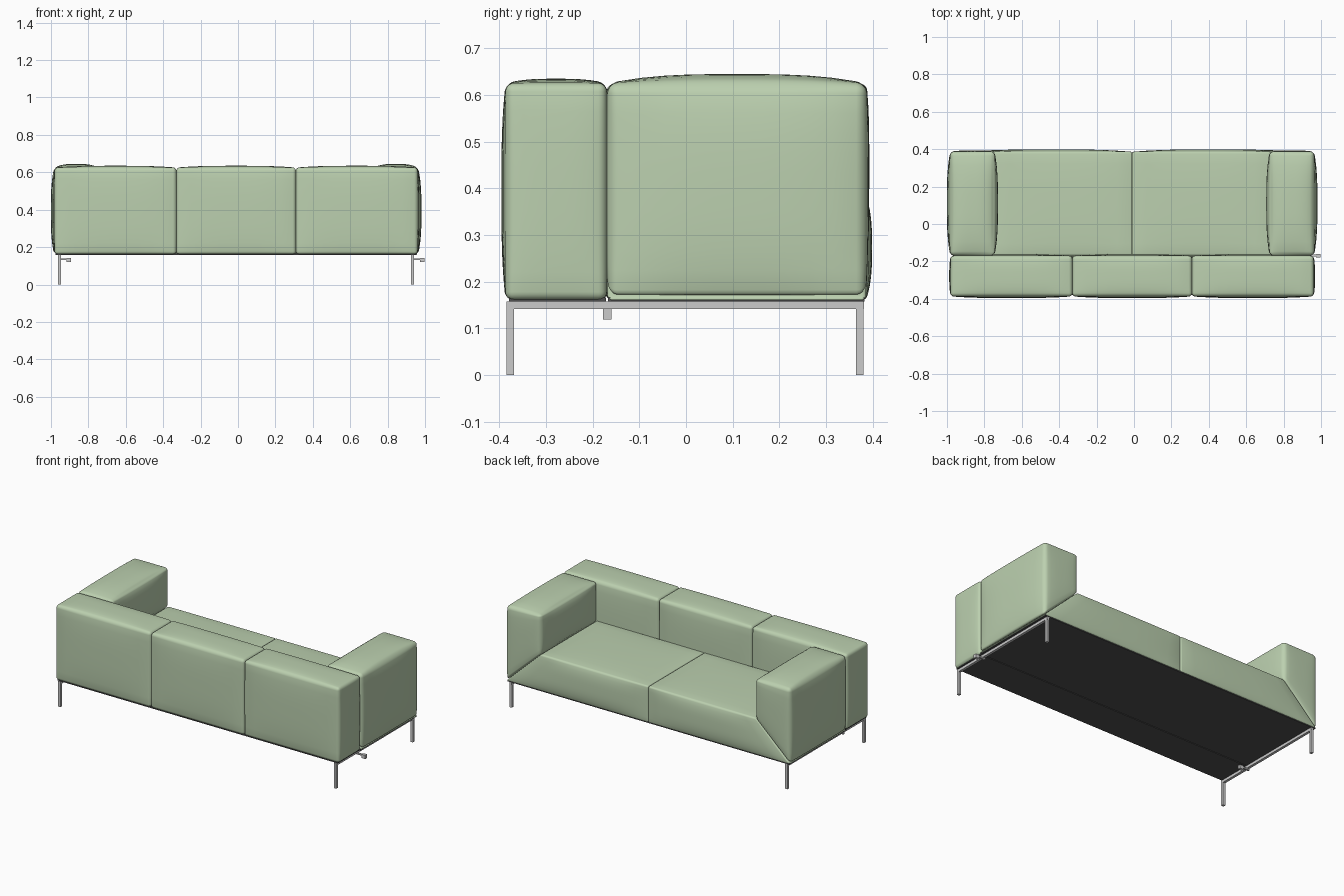
import bpy, bmesh, math
from mathutils import Vector

if "Cube" in bpy.data.objects:
    bpy.data.objects.remove(bpy.data.objects["Cube"])

CX = -0.01  # sofa body centre; one knob sticks out on the right


def material(name, rgb):
    m = bpy.data.materials.new(name)
    m.diffuse_color = (*rgb, 1)
    m.use_nodes = True
    m.node_tree.nodes["Principled BSDF"].inputs["Base Color"].default_value = m.diffuse_color
    return m


fabric = material("green_fabric", (0.5, 0.63, 0.43))
dark = material("dark_lining", (0.08, 0.08, 0.08))


def finish(name, bm, mat=None, smooth=False):
    bmesh.ops.recalc_face_normals(bm, faces=bm.faces)
    me = bpy.data.meshes.new(name)
    bm.to_mesh(me)
    bm.free()
    ob = bpy.data.objects.new(name, me)
    bpy.context.collection.objects.link(ob)
    if mat:
        me.materials.append(mat)
    if smooth:
        bpy.ops.object.select_all(action='DESELECT')
        ob.select_set(True)
        bpy.context.view_layer.objects.active = ob
        bpy.ops.object.shade_smooth_by_angle(angle=math.radians(40))
    return ob


def add_box(bm, lo, hi):
    v = bmesh.ops.create_cube(bm, size=1)["verts"]
    for p in v:
        p.co = Vector([lo[i] + (p.co[i] + 0.5) * (hi[i] - lo[i]) for i in range(3)])


def pillow(name, lo, hi, r, bulge, warp=None):
    """Rounded box whose faces swell outwards; warp reshapes the plain box."""
    bm = bmesh.new()
    bmesh.ops.create_cube(bm, size=2)
    bmesh.ops.subdivide_edges(bm, edges=bm.edges[:], cuts=15, use_grid_fill=True)
    c = Vector([(a + b) / 2 for a, b in zip(lo, hi)])
    h = [(b - a) / 2 for a, b in zip(lo, hi)]
    for v in bm.verts:
        # cluster three rows of vertices inside the rounded rim
        q = Vector()
        for i in range(3):
            k = round((v.co[i] + 1) * 8)
            inner = h[i] - r
            if k <= 3:
                q[i] = -h[i] + r * k / 3
            elif k >= 13:
                q[i] = h[i] - r * (16 - k) / 3
            else:
                q[i] = inner * (k - 8) / 5
        core = Vector([max(-h[i] + r, min(h[i] - r, q[i])) for i in range(3)])
        d = q - core
        p = core + d.normalized() * r if d.length > 1e-7 else q
        u = [max(-1, min(1, p[i] / h[i])) for i in range(3)]
        for i in range(3):
            j, k = (i + 1) % 3, (i + 2) % 3
            if i == 2 and u[2] < 0:
                continue
            p[i] += bulge[i] * u[i] ** 9 * (1 - abs(u[j]) ** 3) * (1 - abs(u[k]) ** 3)
        p += c
        v.co = warp(p) if warp else p
        v.co.x += CX
    return finish(name, bm, fabric, True)


Z0, SEAT, INNER, OUTER = 0.16, 0.385, 0.735, 0.973

# Backrest: three cushions in a row
W = 0.64
for i in range(3):
    x = -0.96 + W * i
    pillow(f"back_cushion_{i + 1}", (x - (0.01 if i == 0 else 0), -0.387, Z0),
           (x + W + (0.01 if i == 2 else 0), -0.17, 0.625),
           0.018, (0.008 if i != 1 else 0, 0.009, 0.01))


# Arms: underside slopes up to the inner side, meeting the seat in a mitre
def arm_warp(p):
    t = (OUTER - abs(p.x)) / (OUTER - INNER)
    low = Z0 + (SEAT - Z0) * max(0, min(1, t))
    top = 0.625
    if p.z < top:
        p.z = low + (p.z - Z0) / (top - Z0) * (top - low)
    return p


for s, side in ((-1, "left"), (1, "right")):
    xs = sorted((s * OUTER, s * INNER))
    pillow(f"{side}_arm", (xs[0], -0.168, Z0), (xs[1], 0.387, 0.625),
           0.022, (0.018, 0.006, 0.02), arm_warp)


# Seat: two halves, front narrowing upwards between the arms
def seat_warp(p):
    t = max(0, min(1, (p.z - Z0) / (SEAT - Z0)))
    p.x *= 1 + (INNER / OUTER - 1) * t
    return p


for s, side in ((-1, "left"), (1, "right")):
    xs = sorted((0, s * OUTER))
    pillow(f"{side}_seat", (xs[0], -0.168, Z0), (xs[1], 0.386, SEAT),
           0.010, (0, 0.013, 0.008), seat_warp)

# Dark lining under the upholstery
bm = bmesh.new()
add_box(bm, (CX - 0.96, -0.38, 0.157), (CX + 0.96, -0.172, 0.166))
add_box(bm, (CX - 0.965, -0.167, 0.157), (CX + 0.965, 0.383, 0.166))
finish("underside_lining", bm, dark)

# Metal side frames with a small clamp knob on each
for s, side in ((-1, "left"), (1, "right")):
    x = CX + s * 0.944
    bm = bmesh.new()
    a, b = x - 0.008, x + 0.008
    add_box(bm, (a, -0.385, 0.141), (b, 0.382, 0.157))
    for y in (-0.377, 0.373):
        add_box(bm, (a, y - 0.008, 0), (b, y + 0.008, 0.142))
    finish(f"{side}_leg_frame", bm)

    bm = bmesh.new()
    add_box(bm, (x - 0.008, -0.176, 0.131), (x + 0.042, -0.164, 0.139))
    add_box(bm, (x + 0.038, -0.179, 0.119), (x + 0.062, -0.161, 0.142))
    bmesh.ops.translate(bm, verts=bm.verts, vec=(0, 0.001, 0))
    finish(f"{side}_clamp_knob", bm)
